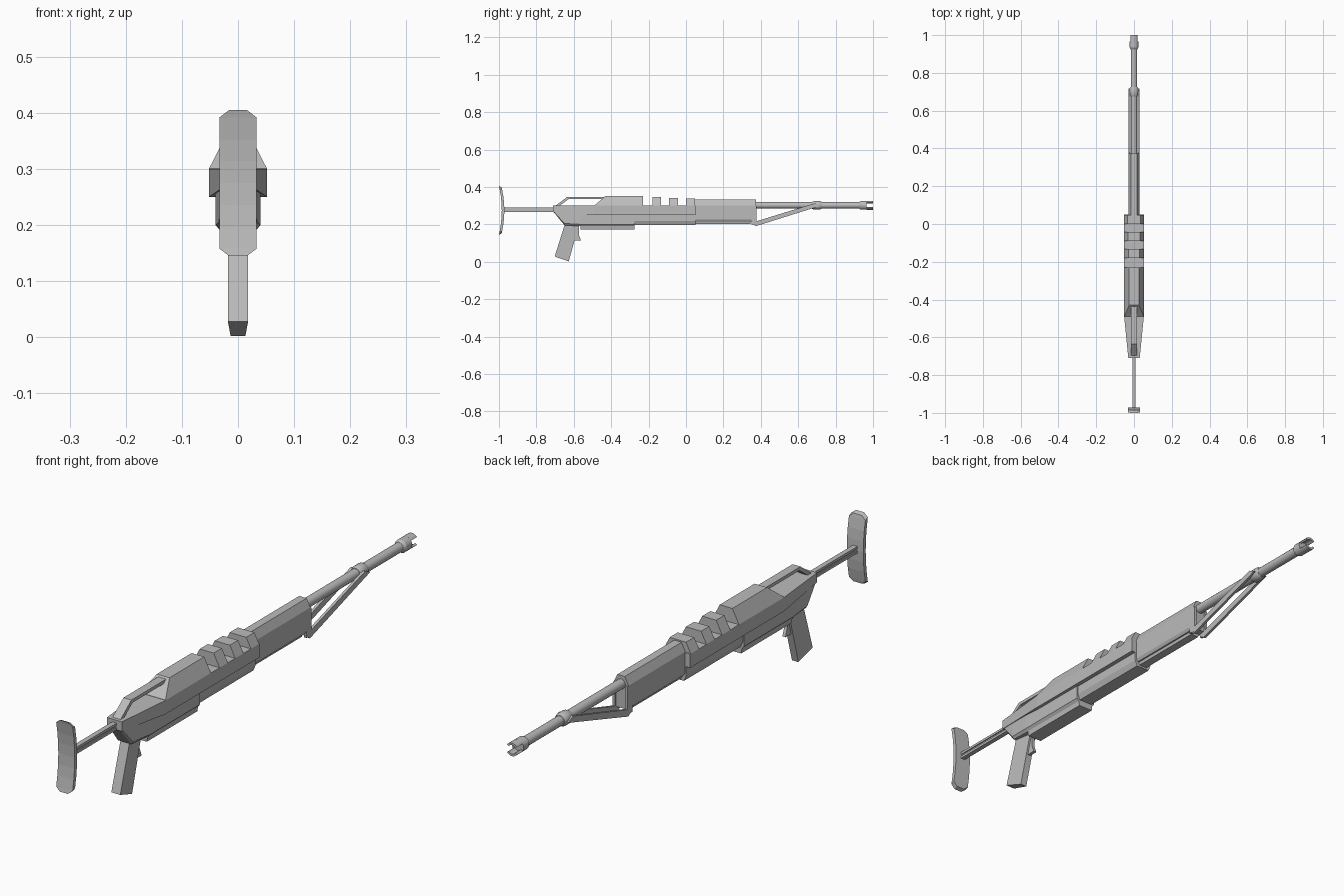
import bpy
import math
import bmesh

cube = bpy.data.objects.get("Cube")
if cube:
    bpy.data.objects.remove(cube, do_unlink=True)

GREY = (0.5, 0.5, 0.5, 1.0)
metal = bpy.data.materials.new("plain grey")
metal.use_nodes = True
metal.diffuse_color = GREY
metal.node_tree.nodes["Principled BSDF"].inputs["Base Color"].default_value = GREY


def rings_to_object(name, rings):
    """Bridge equal-sized closed rings of points and cap both ends."""
    bm = bmesh.new()
    loops = [[bm.verts.new(p) for p in ring] for ring in rings]
    for a, b in zip(loops, loops[1:]):
        for i in range(len(a)):
            j = (i + 1) % len(a)
            bm.faces.new((a[i], a[j], b[j], b[i]))
    bm.faces.new(loops[0])
    bm.faces.new(loops[-1])
    bmesh.ops.recalc_face_normals(bm, faces=bm.faces)
    mesh = bpy.data.meshes.new(name)
    bm.to_mesh(mesh)
    bm.free()
    mesh.materials.append(metal)
    obj = bpy.data.objects.new(name, mesh)
    bpy.context.collection.objects.link(obj)
    return obj


def loft(name, *stations):
    """Stations along y, each with half a cross-section (x, z) that is mirrored."""
    rings = []
    for y, half in stations:
        ring = [(x, y, z) for x, z in half]
        ring += [(-x, y, z) for x, z in reversed(half)]
        rings.append(ring)
    return rings_to_object(name, rings)


def prism(name, half, y0, y1):
    return loft(name, (y0, half), (y1, half))


def plate(name, outline, widths, centre=0.0):
    """Side outline (y, z) given a half-width, one for all or one per point."""
    if not isinstance(widths, (list, tuple)):
        widths = [widths] * len(outline)
    return rings_to_object(name, [
        [(centre + s * w, y, z) for (y, z), w in zip(outline, widths)]
        for s in (-1, 1)])


def tube(name, sections, z=0.302, sides=16):
    rings = []
    for y, r in sections:
        angles = [math.tau * (i + 0.5) / sides for i in range(sides)]
        rings.append([(r * math.cos(a), y, z + r * math.sin(a)) for a in angles])
    obj = rings_to_object(name, rings)
    bpy.ops.object.select_all(action="DESELECT")
    bpy.context.view_layer.objects.active = obj
    obj.select_set(True)
    bpy.ops.object.shade_smooth_by_angle(angle=math.radians(30))
    return obj


# Receiver: wide deck, tapering to the rear
deck = [(0.052, 0.30), (0.052, 0.25)]
loft("receiver_deck", (-0.71, [(0.03, 0.30), (0.03, 0.265)]),
     (-0.49, deck), (0.05, deck))

# Lower receiver, rising at the rear
lower = [(0.04, 0.26), (0.04, 0.20), (0.03, 0.19)]
loft("lower_receiver",
     (-0.706, [(0.028, 0.28), (0.028, 0.267), (0.022, 0.264)]),
     (-0.65, [(0.034, 0.26), (0.034, 0.205), (0.028, 0.195)]),
     (-0.56, lower), (-0.28, lower))
prism("underside_box", [(0.04, 0.25), (0.04, 0.20), (0.032, 0.19), (0.029, 0.172)],
      -0.565, -0.275)
prism("front_underside", [(0.036, 0.25), (0.036, 0.217), (0.027, 0.196)], -0.28, 0.05)


# Raised top cover with a sloped rear, then three separate ridges
def cover(top):
    return [(0.052 - (top - 0.30) * 0.51, top), (0.052, 0.30)]


loft("top_cover", (-0.49, cover(0.301)), (-0.43, cover(0.352)), (-0.23, cover(0.352)))
for i, (start, top) in enumerate([(-0.18, 0.347), (-0.09, 0.342), (0.0, 0.337)]):
    prism(f"top_ridge_{i + 1}", cover(top), start, start + 0.047)

# Thin sight rail behind the cover
plate("sight_rail", [(-0.70, 0.298), (-0.635, 0.347), (-0.43, 0.347),
                     (-0.43, 0.335), (-0.628, 0.335), (-0.678, 0.298)], 0.016)

# Handguard and its keel
prism("handguard", [(0.015, 0.332), (0.03, 0.302), (0.03, 0.225), (0.024, 0.214)],
      0.04, 0.373)
prism("handguard_keel", [(0.02, 0.22), (0.016, 0.203)], 0.04, 0.345)

# Barrel, collar and slotted muzzle
tube("barrel", [(0.36, 0.0175), (0.935, 0.0175)])
tube("barrel_collar", [(0.675, 0.019), (0.685, 0.024), (0.715, 0.024), (0.725, 0.019)])
tube("muzzle_base", [(0.925, 0.018), (0.935, 0.024), (0.966, 0.024)])
arc = [math.radians(35 + 110 * i / 6) for i in range(7)]
for side, s in (("upper", 1), ("lower", -1)):
    section = [(0.024 * math.cos(a), 0.302 + s * 0.024 * math.sin(a)) for a in arc]
    section += [(0.016 * math.cos(a), 0.302 + s * 0.016 * math.sin(a))
                for a in reversed(arc)]
    rings_to_object(f"{side}_muzzle_prong",
                    [[(x, y, z) for x, z in section] for y in (0.965, 1.0)])

# Paired braces from handguard to collar
for side, s in (("left", 1), ("right", -1)):
    plate(f"{side}_brace", [(0.372, 0.19), (0.348, 0.208), (0.69, 0.313), (0.718, 0.299)],
          0.005, s * 0.024)
    plate(f"{side}_brace_post", [(0.35, 0.20), (0.35, 0.30), (0.378, 0.30), (0.378, 0.195)],
          0.005, s * 0.025)

# Grip, narrower toward its leading edge, and trigger
plate("grip", [(-0.645, 0.21), (-0.702, 0.028), (-0.627, 0.002), (-0.572, 0.20)],
      [0.018, 0.018, 0.013, 0.013])
plate("trigger", [(-0.59, 0.195), (-0.60, 0.115), (-0.562, 0.115),
                  (-0.573, 0.145), (-0.573, 0.195)], 0.006)

# Grooved stock rod
prism("stock_rod", [(0.009, 0.29), (0.009, 0.281), (0.005, 0.281),
                    (0.005, 0.274), (0.009, 0.274), (0.009, 0.265)], -0.98, -0.70)

# Curved butt plate with clipped corners
MID, HALF = 0.275, 0.13
rows = [-1, -0.9, -0.6, -0.3, 0, 0.3, 0.6, 0.9, 1]
butt = []
for t in rows:
    w = 0.016 if abs(t) == 1 else 0.033
    y = -0.985 - 0.015 * t * t
    z = MID + HALF * t
    inner_z = z - 0.006 * t
    butt.append([(-w, y, z), (w, y, z), (w, y + 0.014, inner_z), (-w, y + 0.014, inner_z)])
rings_to_object("butt_plate", butt)
